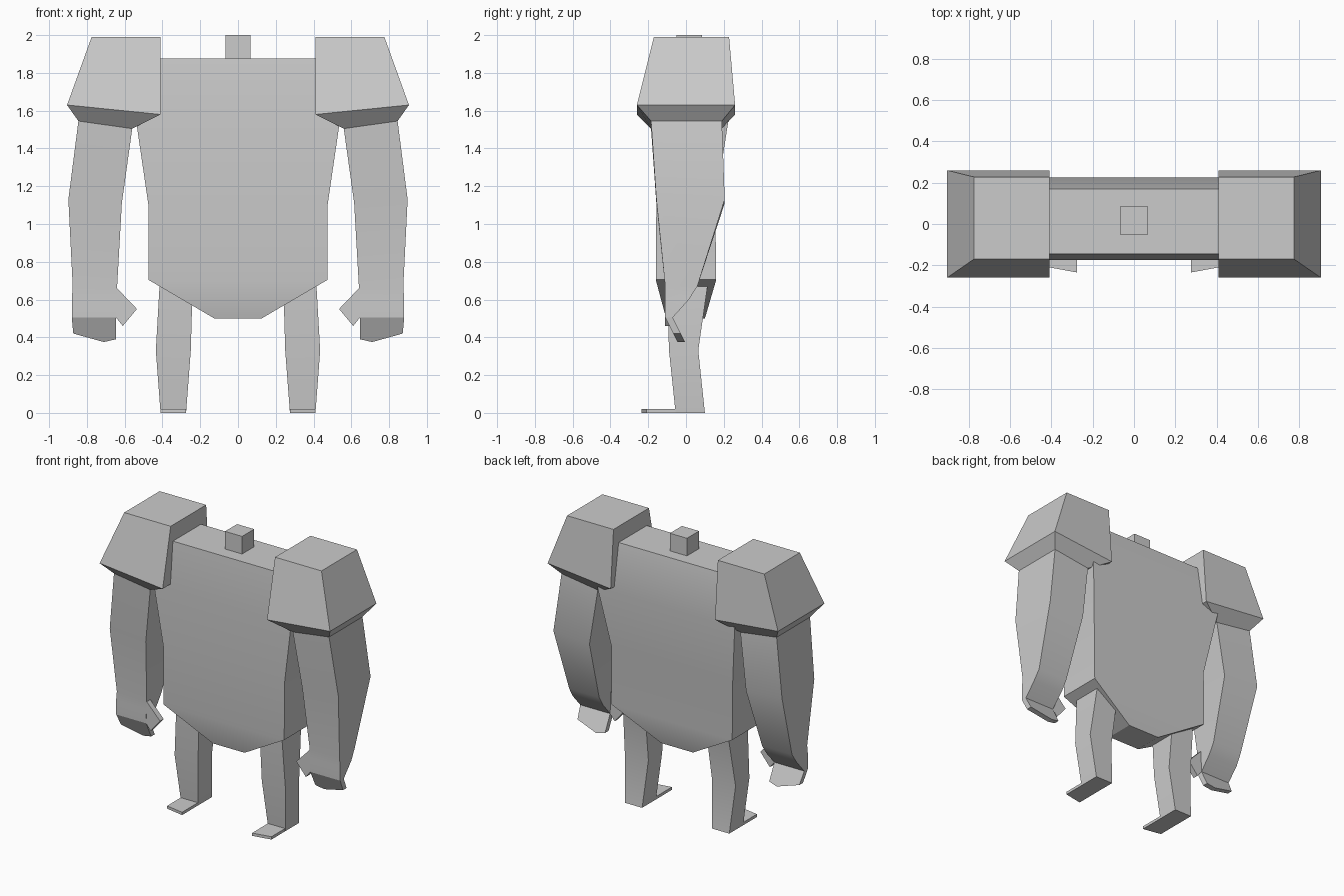
import bpy, bmesh, math

if "Cube" in bpy.data.objects:
    bpy.data.objects.remove(bpy.data.objects["Cube"])

grey = bpy.data.materials.new("plain_grey")
grey.diffuse_color = (0.6, 0.6, 0.6, 1)
grey.use_nodes = True
grey.node_tree.nodes["Principled BSDF"].inputs["Base Color"].default_value = grey.diffuse_color


def loft(name, rings, mirror=False, cap_start=True, cap_end=True, smooth=25):
    """Skin a list of equal-length point rings, optionally mirrored in x."""
    bm = bmesh.new()
    vr = [[bm.verts.new(p) for p in r] for r in rings]
    n = len(vr[0])
    for a, b in zip(vr, vr[1:]):
        for i in range(n):
            j = (i + 1) % n
            bm.faces.new((a[i], a[j], b[j], b[i]))
    if cap_start:
        bm.faces.new(vr[0][::-1])
    if cap_end:
        bm.faces.new(vr[-1])
    bmesh.ops.recalc_face_normals(bm, faces=bm.faces)
    # Open shells: make sure the normals point away from the centre line
    mid = sum((v.co.x for v in bm.verts)) / len(bm.verts)
    side = max(bm.faces, key=lambda f: f.calc_center_median().x)
    if side.normal.x * (side.calc_center_median().x - mid) < 0:
        bmesh.ops.reverse_faces(bm, faces=bm.faces)
    me = bpy.data.meshes.new(name)
    bm.to_mesh(me)
    bm.free()
    me.materials.append(grey)
    ob = bpy.data.objects.new(name, me)
    bpy.context.collection.objects.link(ob)
    bpy.ops.object.select_all(action='DESELECT')
    ob.select_set(True)
    bpy.context.view_layer.objects.active = ob
    bpy.ops.object.shade_smooth_by_angle(angle=math.radians(smooth))
    if mirror:
        m = ob.modifiers.new("mirror", 'MIRROR')
        m.use_mirror_merge = False
    return ob


def ring(x0, x1, y0, y1, z0, z1=None):
    """Rectangle whose height runs from z0 at x0 to z1 at x1."""
    z1 = z0 if z1 is None else z1
    return [(x0, y0, z0), (x1, y0, z1), (x1, y1, z1), (x0, y1, z0)]


# Torso: broad chest, straight waist, wedge-shaped bottom
loft("torso", [
    ring(-0.125, 0.125, -0.105, 0.10, 0.50),
    ring(-0.475, 0.475, -0.16, 0.16, 0.705),
    ring(-0.475, 0.475, -0.157, 0.155, 1.105),
    ring(-0.54, 0.54, -0.175, 0.225, 1.55),
    ring(-0.43, 0.43, -0.145, 0.17, 1.875)])

# Small cube head
loft("head", [ring(-0.067, 0.067, -0.05, 0.085, z) for z in (1.87, 2.0)])

# Shoulder pads, flat on the inner side
pad_bottom = ring(0.56, 0.845, -0.185, 0.19, 1.505, 1.545)
loft("shoulder_pad", [
    pad_bottom,
    ring(0.41, 0.905, -0.26, 0.26, 1.58, 1.63),
    ring(0.41, 0.775, -0.17, 0.228, 1.99)], mirror=True, smooth=15)

# Arms tapering to a thin wrist
loft("arm", [
    pad_bottom,
    ring(0.615, 0.898, -0.157, 0.205, 1.11, 1.13),
    ring(0.64, 0.875, -0.11, 0.06, 0.67),
    ring(0.642, 0.88, -0.112, 0.015, 0.60),
    ring(0.645, 0.88, -0.11, -0.07, 0.505)], mirror=True)

# Fingers: slanted plate below the wrist
palm = [(0.645, 0.505), (0.88, 0.505), (0.872, 0.42), (0.71, 0.375), (0.645, 0.39)]
loft("fingers", [[(x, -0.11 + (0.505 - z) * 0.5 + t, z) for x, z in palm]
                 for t in (0, 0.04)], mirror=True)

# Thumbs: plate on the inner side of the hand
thumb = [(0.65, 0.67), (0.535, 0.55), (0.61, 0.46), (0.65, 0.51)]
loft("thumb", [[(x, y, z) for x, z in thumb] for y in (-0.11, -0.07)], mirror=True)

# Legs, bent slightly at the knee
loft("leg", [
    ring(0.275, 0.41, -0.055, 0.10, 0.0),
    ring(0.25, 0.435, -0.09, 0.065, 0.33),
    ring(0.24, 0.415, -0.10, 0.115, 0.68)], mirror=True, smooth=15)

# Feet: thin plates with an angled toe edge
loft("foot", [[(0.275, -0.235, z), (0.41, -0.21, z), (0.41, -0.05, z), (0.275, -0.05, z)]
              for z in (0.0, 0.02)], mirror=True)
